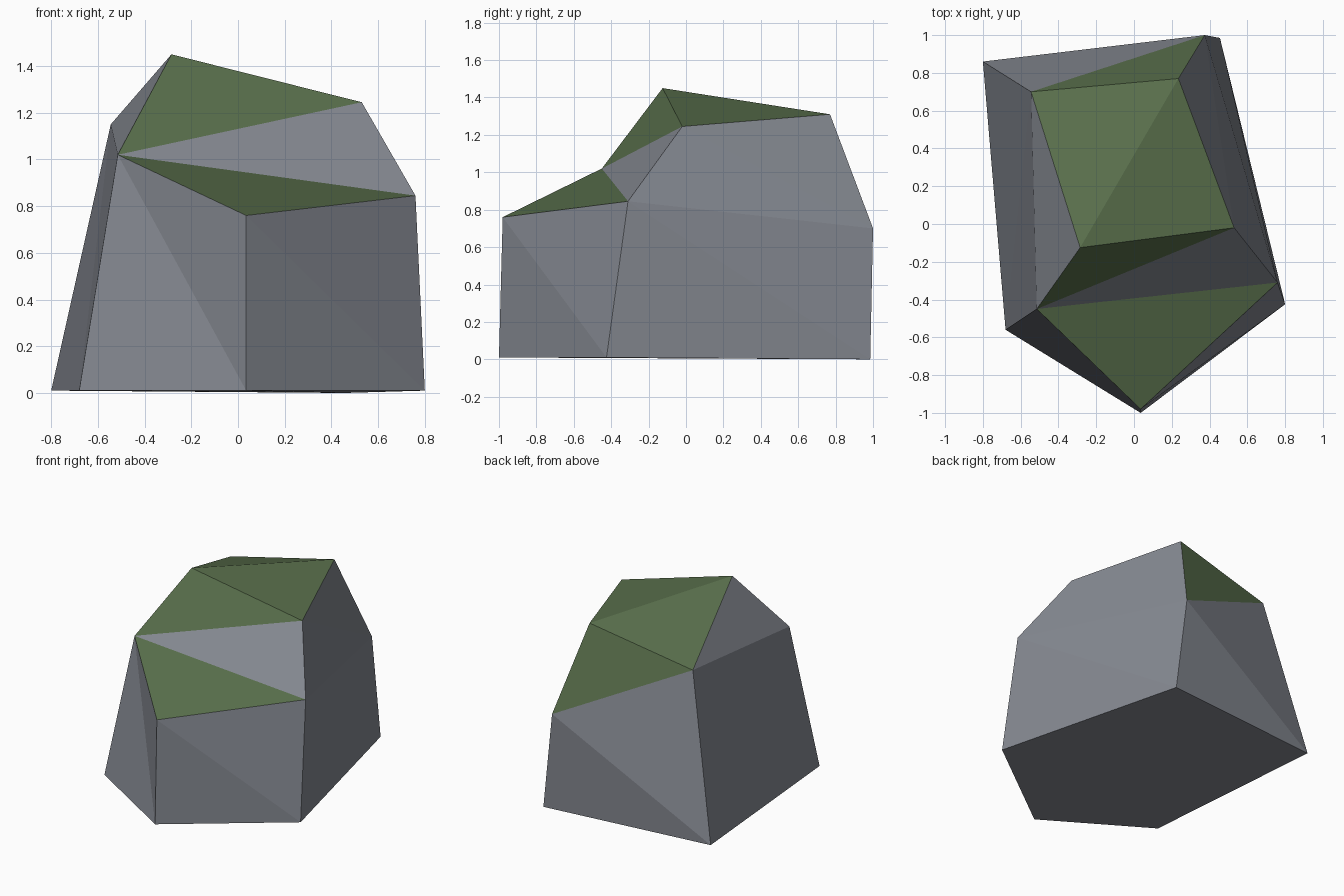
import bpy, bmesh

if "Cube" in bpy.data.objects:
    bpy.data.objects.remove(bpy.data.objects["Cube"])


def flat_material(name, rgb):
    m = bpy.data.materials.new(name)
    m.diffuse_color = (*rgb, 1)
    m.use_nodes = True
    m.node_tree.nodes["Principled BSDF"].inputs["Base Color"].default_value = m.diffuse_color
    return m


# Corners of the boulder: capitals = foot ring, a-e = shoulder ring, f-h = crown
corners = {
    "A": (-0.80, 0.86, 0.01), "B": (-0.68, -0.56, 0.01), "C": (0.035, -1.0, 0.01),
    "D": (0.80, -0.425, 0.01), "E": (0.455, 0.985, 0.0),
    "a": (-0.545, 0.70, 1.15), "b": (-0.515, -0.45, 1.02), "c": (0.035, -0.98, 0.76),
    "d": (0.76, -0.31, 0.845), "e": (0.375, 1.0, 0.70),
    "f": (-0.285, -0.125, 1.45), "g": (0.53, -0.02, 1.245), "h": (0.235, 0.77, 1.31),
}

# Facets grouped by colour
stone_facets = ["ABCDE",                       # underside
                "AaB", "abB", "bCB", "bcC",    # left and front left
                "cDC", "cdD", "dED", "deE",    # front right and right
                "dge", "ghe", "bgd",           # right shoulder, front notch
                "abf", "aAe", "eAE"]           # left shoulder, back
moss_facets = ["fgh", "afh", "ahe", "fbg", "bcd"]

bm = bmesh.new()
verts = {k: bm.verts.new(p) for k, p in corners.items()}
for slot, facets in enumerate((stone_facets, moss_facets)):
    for facet in facets:
        face = bm.faces.new([verts[k] for k in facet])
        face.material_index = slot
        face.smooth = False
bmesh.ops.recalc_face_normals(bm, faces=bm.faces[:])

mesh = bpy.data.meshes.new("boulder")
bm.to_mesh(mesh)
bm.free()
mesh.materials.append(flat_material("grey stone", (0.235, 0.25, 0.285)))
mesh.materials.append(flat_material("green moss", (0.10, 0.16, 0.072)))
boulder = bpy.data.objects.new("boulder", mesh)
bpy.context.collection.objects.link(boulder)
